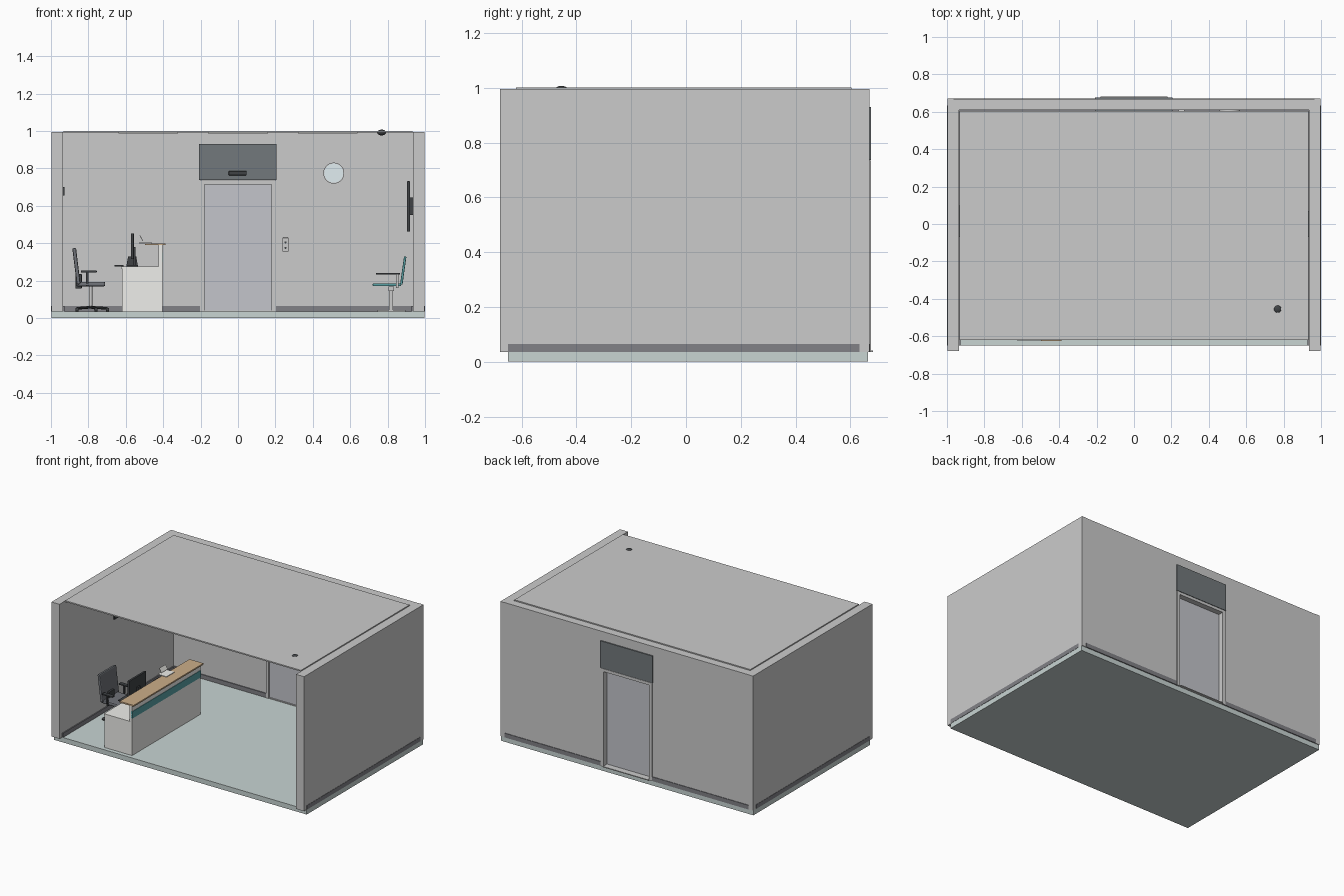
import bpy, math
from mathutils import Vector

COLORS = {
    "wall": (0.76, 0.77, 0.74), "floor": (0.58, 0.66, 0.65), "ceiling": (0.76, 0.75, 0.73),
    "dark": (0.05, 0.055, 0.06), "skirting": (0.22, 0.22, 0.24), "panel": (0.17, 0.19, 0.2),
    "door": (0.55, 0.56, 0.6), "frame": (0.6, 0.6, 0.62), "white": (0.86, 0.86, 0.83),
    "wood": (0.6, 0.42, 0.25), "teal": (0.1, 0.36, 0.38), "metal": (0.6, 0.61, 0.62),
    "fabric": (0.16, 0.17, 0.19), "glass": (0.75, 0.85, 0.88),
}
MATS = {}
for key, c in COLORS.items():
    MATS[key] = bpy.data.materials.new(key)
    MATS[key].diffuse_color = (*c, 1)


def box(name, x0, x1, y0, y1, z0, z1, mat, bevel=0, tilt=0):
    bpy.ops.mesh.primitive_cube_add(size=1, location=((x0 + x1) / 2, (y0 + y1) / 2, (z0 + z1) / 2))
    o = bpy.context.object
    o.name = name
    o.scale = (x1 - x0, y1 - y0, z1 - z0)
    bpy.ops.object.transform_apply(location=False, rotation=False, scale=True)
    o.rotation_euler.y = tilt
    o.data.materials.append(MATS[mat])
    if bevel:
        m = o.modifiers.new("bevel", "BEVEL")
        m.width, m.segments = bevel, 2
    return o


def rod(name, a, b, r, mat, sides=24):
    a, b = Vector(a), Vector(b)
    bpy.ops.mesh.primitive_cylinder_add(vertices=sides, radius=r, depth=(b - a).length, location=(a + b) / 2)
    o = bpy.context.object
    o.name = name
    o.rotation_euler = (b - a).to_track_quat("Z", "Y").to_euler()
    o.data.materials.append(MATS[mat])
    bpy.ops.object.shade_smooth_by_angle()
    return o


# Room shell
F = 0.035
box("floor", -0.998, 0.998, -0.65, 0.665, 0, F, "floor")
box("ceiling", -0.932, 0.932, -0.62, 0.605, 0.992, 1.001, "ceiling")
for s, side in ((-1, "left"), (1, "right")):
    def span(a, b):
        return sorted((s * a, s * b))
    box(side + "_wall", *span(0.935, 0.998), -0.68, 0.635, F, 0.996, "wall")
    box(side + "_rear_corner", *span(0.965, 0.998), 0.635, 0.67, F, 0.996, "wall")
    box(side + "_skirting", *span(0.928, 1.0), -0.65, 0.633, F, 0.065, "skirting")
    box("back_wall_" + side, *span(0.2, 0.965), 0.61, 0.668, F, 0.996, "wall")
    box("back_skirting_" + side, *span(0.2, 0.965), 0.604, 0.672, F, 0.065, "skirting")
    # Door jambs
    box("door_jamb_" + side, *span(0.18, 0.202), 0.602, 0.675, F, 0.735, "frame")
box("back_wall_top", -0.2, 0.2, 0.61, 0.668, 0.93, 0.996, "wall")

# Door and transom
box("door_head", -0.18, 0.18, 0.602, 0.675, 0.715, 0.735, "frame")
box("door_leaf", -0.18, 0.18, 0.612, 0.636, F, 0.715, "door")
box("door_threshold", -0.178, 0.178, 0.605, 0.682, F, 0.041, "metal")
box("transom_panel", -0.208, 0.205, 0.6, 0.676, 0.737, 0.93, "panel")
box("door_sensor", -0.05, 0.046, 0.585, 0.6, 0.763, 0.786, "dark", 0.004)

# Wall fittings
rod("clock_rim", (0.512, 0.612, 0.775), (0.512, 0.598, 0.775), 0.056, "metal", 40)
rod("clock_face", (0.512, 0.6, 0.775), (0.512, 0.596, 0.775), 0.051, "glass", 40)
box("intercom_plate", 0.238, 0.27, 0.6, 0.611, 0.355, 0.43, "metal", 0.003)
for z in (0.375, 0.405):
    rod("intercom_button", (0.254, 0.601, z), (0.254, 0.597, z), 0.006, "dark", 12)
box("left_wall_plaque", -0.936, -0.927, -0.07, 0.1, 0.655, 0.7, "dark")
box("television", 0.904, 0.92, -0.24, 0.24, 0.462, 0.732, "dark", 0.003)
box("television_bracket", 0.918, 0.936, -0.07, 0.07, 0.55, 0.645, "dark")

# Ceiling lights and dome camera
for x in (-0.48, 0, 0.48):
    for y in (-0.3, 0.25):
        box("ceiling_light", x - 0.16, x + 0.16, y - 0.08, y + 0.08, 0.987, 0.994, "white")
bpy.ops.mesh.primitive_uv_sphere_add(segments=24, ring_count=12, radius=0.024, location=(0.768, -0.455, 0.992))
dome = bpy.context.object
dome.name = "ceiling_camera"
dome.scale.z = 0.65
dome.data.materials.append(MATS["dark"])
bpy.ops.object.shade_smooth_by_angle()

# Reception desk
box("desk_front_panel", -0.425, -0.403, -0.62, 0.152, F, 0.39, "white")
for y in (-0.62, 0.132):
    box("desk_end_panel", -0.62, -0.425, y, y + 0.02, F, 0.264, "white")
box("desk_top", -0.625, -0.41, -0.622, 0.154, 0.264, 0.276, "white")
box("desk_teal_band", -0.41, -0.4, -0.62, 0.152, 0.3, 0.35, "teal")
box("desk_drawers", -0.615, -0.43, -0.05, 0.13, F, 0.264, "white")
box("counter_top", -0.497, -0.387, -0.626, 0.162, 0.39, 0.4, "wood")
box("counter_stand_base", -0.53, -0.46, -0.15, -0.06, 0.4, 0.404, "white")
box("counter_stand_card", -0.534, -0.5, -0.14, -0.07, 0.426, 0.43, "white", tilt=math.radians(60))

# Desk equipment
box("monitor", -0.572, -0.557, -0.43, -0.24, 0.315, 0.452, "dark", 0.002)
box("monitor_stem", -0.558, -0.547, -0.35, -0.32, 0.28, 0.38, "dark")
box("monitor_foot", -0.595, -0.535, -0.375, -0.295, 0.276, 0.283, "dark")
box("keyboard", -0.66, -0.612, -0.41, -0.26, 0.276, 0.283, "dark")
phone = box("telephone", -0.597, -0.535, -0.12, -0.05, 0.276, 0.33, "dark")
for v in phone.data.vertices:
    if v.co.z > 0:
        v.co.x *= 0.7

# Office chair
cx, cy = -0.788, -0.23
for i in range(5):
    a = i * math.tau / 5
    tip = (cx + 0.09 * math.cos(a), cy + 0.09 * math.sin(a))
    rod("office_chair_spoke", (cx, cy, 0.058), (*tip, 0.052), 0.007, "dark", 10)
    rod("office_chair_caster", (tip[0] - 0.008, tip[1], 0.045), (tip[0] + 0.008, tip[1], 0.045), 0.01, "dark", 16)
rod("office_chair_column", (cx, cy, 0.05), (cx, cy, 0.172), 0.009, "metal")
box("office_chair_seat", -0.865, -0.71, cy - 0.085, cy + 0.085, 0.17, 0.194, "fabric", 0.008)
box("office_chair_back", -0.874, -0.854, cy - 0.095, cy + 0.095, 0.18, 0.375, "fabric", 0.007, math.radians(-7))
box("office_chair_bracket", -0.87, -0.835, cy - 0.03, cy + 0.03, 0.158, 0.235, "dark", 0.004)
for s in (-1, 1):
    y = cy + s * 0.095
    box("office_chair_arm", -0.84, -0.755, y - 0.014, y + 0.014, 0.244, 0.254, "dark", 0.003)
    box("office_chair_arm_post", -0.812, -0.8, y - 0.006, y + 0.006, 0.185, 0.246, "dark")
    box("office_chair_arm_link", -0.812, -0.8, min(y, cy), max(y, cy), 0.168, 0.178, "dark")

# Waiting seats on a shared beam
N, STEP = 4, 0.18
half = N * STEP / 2
box("waiting_beam", 0.805, 0.835, -half + 0.02, half - 0.02, 0.145, 0.17, "metal")
for i in range(N):
    y = (i - (N - 1) / 2) * STEP
    box("waiting_seat", 0.72, 0.872, y - 0.078, y + 0.078, 0.171, 0.185, "teal", 0.004)
    box("waiting_back", 0.877, 0.89, y - 0.078, y + 0.078, 0.178, 0.33, "teal", 0.004, math.radians(8))
for i in range(N + 1):
    y = (i - N / 2) * STEP
    box("waiting_arm", 0.737, 0.866, y - 0.008, y + 0.008, 0.233, 0.241, "dark")
    box("waiting_arm_post", 0.845, 0.857, y - 0.005, y + 0.005, 0.16, 0.235, "metal")
for y in (-STEP * 1.3, STEP * 1.3):
    box("waiting_leg", 0.808, 0.83, y - 0.011, y + 0.011, F, 0.15, "metal")
    box("waiting_foot", 0.745, 0.895, y - 0.014, y + 0.014, F, 0.042, "metal")
